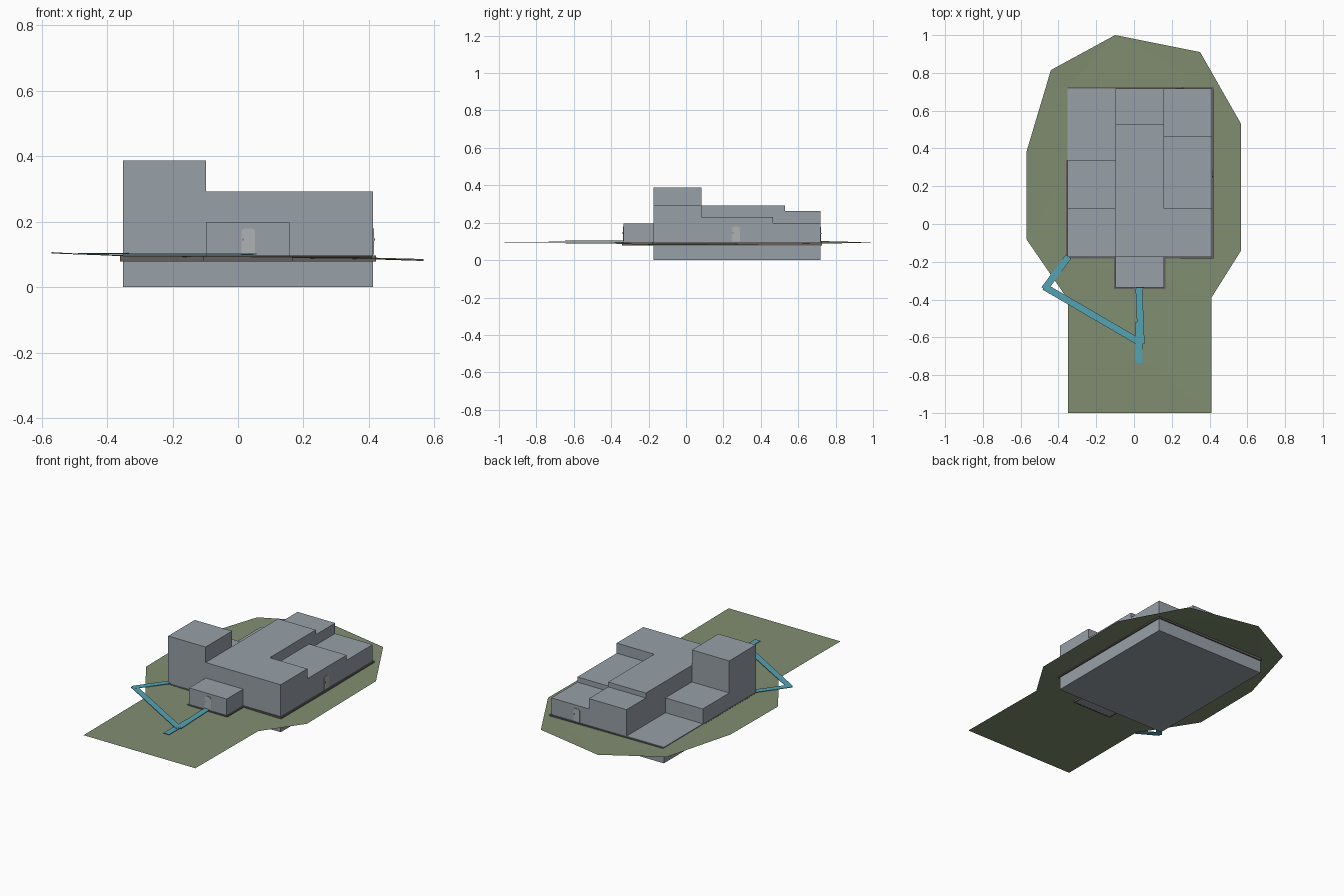
import bpy, bmesh, math
from mathutils import Vector

if "Cube" in bpy.data.objects:
    bpy.data.objects.remove(bpy.data.objects["Cube"])


def material(name, rgb):
    m = bpy.data.materials.new(name)
    m.diffuse_color = (*rgb, 1)
    m.use_nodes = True
    m.node_tree.nodes["Principled BSDF"].inputs["Base Color"].default_value = m.diffuse_color
    return m


WALL = material("grey wall", (0.31, 0.35, 0.39))
GRASS = material("dull green grass", (0.22, 0.27, 0.165))
PATH = material("teal path", (0.09, 0.36, 0.45))
TRIM = material("dark plinth", (0.13, 0.115, 0.11))
DOOR = material("pale door", (0.42, 0.45, 0.45))


def finish(name, bm, mat):
    bmesh.ops.recalc_face_normals(bm, faces=bm.faces)
    me = bpy.data.meshes.new(name)
    bm.to_mesh(me)
    bm.free()
    me.materials.append(mat)
    ob = bpy.data.objects.new(name, me)
    bpy.context.collection.objects.link(ob)
    return ob


def extrude_profile(name, pts, depth, mat):
    """Closed outline pushed along a depth vector."""
    bm = bmesh.new()
    face = bm.faces.new([bm.verts.new(p) for p in pts])
    out = bmesh.ops.extrude_face_region(bm, geom=[face])
    bmesh.ops.translate(bm, vec=depth,
                        verts=[v for v in out["geom"] if isinstance(v, bmesh.types.BMVert)])
    # the starting face is kept by the extrude, so the solid is closed
    return finish(name, bm, mat)


def box(name, x0, x1, y0, y1, z0, z1, mat=WALL):
    pts = [(x0, y0, z0), (x1, y0, z0), (x1, y1, z0), (x0, y1, z0)]
    return extrude_profile(name, pts, Vector((0, 0, z1 - z0)), mat)


# Plan lines shared by the building parts
XL, XA, XB, XR = -0.352, -0.098, 0.158, 0.413
YF, YM, YB = -0.175, 0.083, 0.718
G = 0.09

# Basement and stepped building masses
box("basement", XL, XR, YF, YB, 0, G)
for name, x0, x1, y0, y1, top in [
    ("tower", XL, XA, YF, YM, 0.387),
    ("left_block", XL, XA, YM, 0.34, 0.19),
    ("terrace", XL, XA, 0.34, YB, 0.099),
    ("main_hall", XA, XB, YF, 0.53, 0.292),
    ("rear_hall", XA, XB, 0.53, YB, 0.262),
    ("front_right_wing", XB, XR, YF, YM, 0.292),
    ("middle_right_wing", XB, XR, YM, 0.465, 0.23),
    ("rear_right_wing", XB, XR, 0.465, YB, 0.198),
]:
    box(name, x0, x1, y0, y1, G, top)
YE = -0.335
box("entrance_block", XA, XB, YE, YF, 0.08, 0.197)

# Dark plinth strips round the foot of the walls
T, Z0, Z1 = 0.008, 0.079, 0.096
for name, x0, x1, y0, y1 in [
    ("plinth_front_left", XL - T, XA - T, YF - T, YF),
    ("plinth_front_right", XB + T, XR + T, YF - T, YF),
    ("plinth_right", XR, XR + T, YF, YB + T),
    ("plinth_rear", XL, XR, YB, YB + T),
    ("plinth_left", XL - T, XL, YF, 0.34),
    ("plinth_entrance_front", XA - T, XB + T, YE - T, YE),
    ("plinth_entrance_left", XA - T, XA, YE, YF),
    ("plinth_entrance_right", XB, XB + T, YE, YF),
]:
    box(name, x0, x1, y0, y1, Z0, Z1, TRIM)


# Lawn sheet with an opening for the basement
def loop(bm, pts):
    vs = [bm.verts.new(p) for p in pts]
    return [bm.edges.new((vs[i], vs[(i + 1) % len(vs)])) for i in range(len(vs))]


bm = bmesh.new()
edges = loop(bm, [(-0.57, 0.38, 0.107), (-0.44, 0.815, 0.1), (-0.1, 1.0, 0.093),
                  (0.35, 0.91, 0.092), (0.567, 0.53, 0.086), (0.567, -0.14, 0.08),
                  (0.41, -0.39, 0.088), (0.41, -1.0, 0.093), (-0.35, -1.0, 0.093),
                  (-0.35, -0.4, 0.095), (-0.57, -0.08, 0.103)])
edges += loop(bm, [(XL, YF, 0.095), (XR, YF, 0.086), (XR, 0.27, 0.085),
                   (XR, YB, 0.088), (XL, YB, 0.094), (XL, 0.27, 0.095)])
bmesh.ops.triangle_fill(bm, edges=edges, use_beauty=True, use_dissolve=False,
                        normal=(0, 0, 1))
lawn = finish("lawn", bm, GRASS)
if lawn.data.polygons[0].normal.z < 0:
    lawn.data.flip_normals()


# Flat paths made of straight strips
def path(name, a, b, width, z=0.1):
    a, b = Vector(a), Vector(b)
    d = (b - a).normalized()
    n = Vector((-d.y, d.x)) * width / 2
    pts = [(p.x, p.y, z) for p in (a - n, b - n, b + n, a + n)]
    extrude_profile(name, pts, Vector((0, 0, 0.003)), PATH)


path("entrance_path", (0.026, YE), (0.038, -0.635), 0.036)
path("entry_path_end", (0.027, -0.52), (0.027, -0.735), 0.037, 0.0985)
path("long_path", (0.04, -0.632), (-0.475, -0.332), 0.036, 0.1005)
path("side_path", (-0.475, -0.345), (-0.347, -0.172), 0.036, 0.101)


# Thin doors with rounded top corners
def door(name, origin, along, outward):
    o, u, n = Vector(origin), Vector(along), Vector(outward)
    w, h, r = 0.021, 0.08, 0.012
    outline = [(-w, 0), (w, 0)]
    for cx, start in ((w - r, 0), (r - w, 90)):
        for k in range(4):
            a = math.radians(start + 30 * k)
            outline.append((cx + r * math.cos(a), h - r + r * math.sin(a)))
    pts = [o + u * s + Vector((0, 0, t)) for s, t in outline]
    extrude_profile(name, pts, n * 0.003, DOOR)
    # small dark handle
    c = o + u * -0.016 + n * 0.003 + Vector((0, 0, 0.045))
    q = [c + u * s + Vector((0, 0, t)) for s, t in
         ((-.002, -.003), (.002, -.003), (.002, .003), (-.002, .003))]
    extrude_profile(name + "_handle", q, n * 0.003, TRIM)


door("front_door", (0.031, YE, 0.1), (1, 0, 0), (0, -1, 0))
door("right_door", (XR, 0.267, 0.1), (0, 1, 0), (1, 0, 0))
door("rear_door", (0.24, YB, 0.098), (-1, 0, 0), (0, 1, 0))
